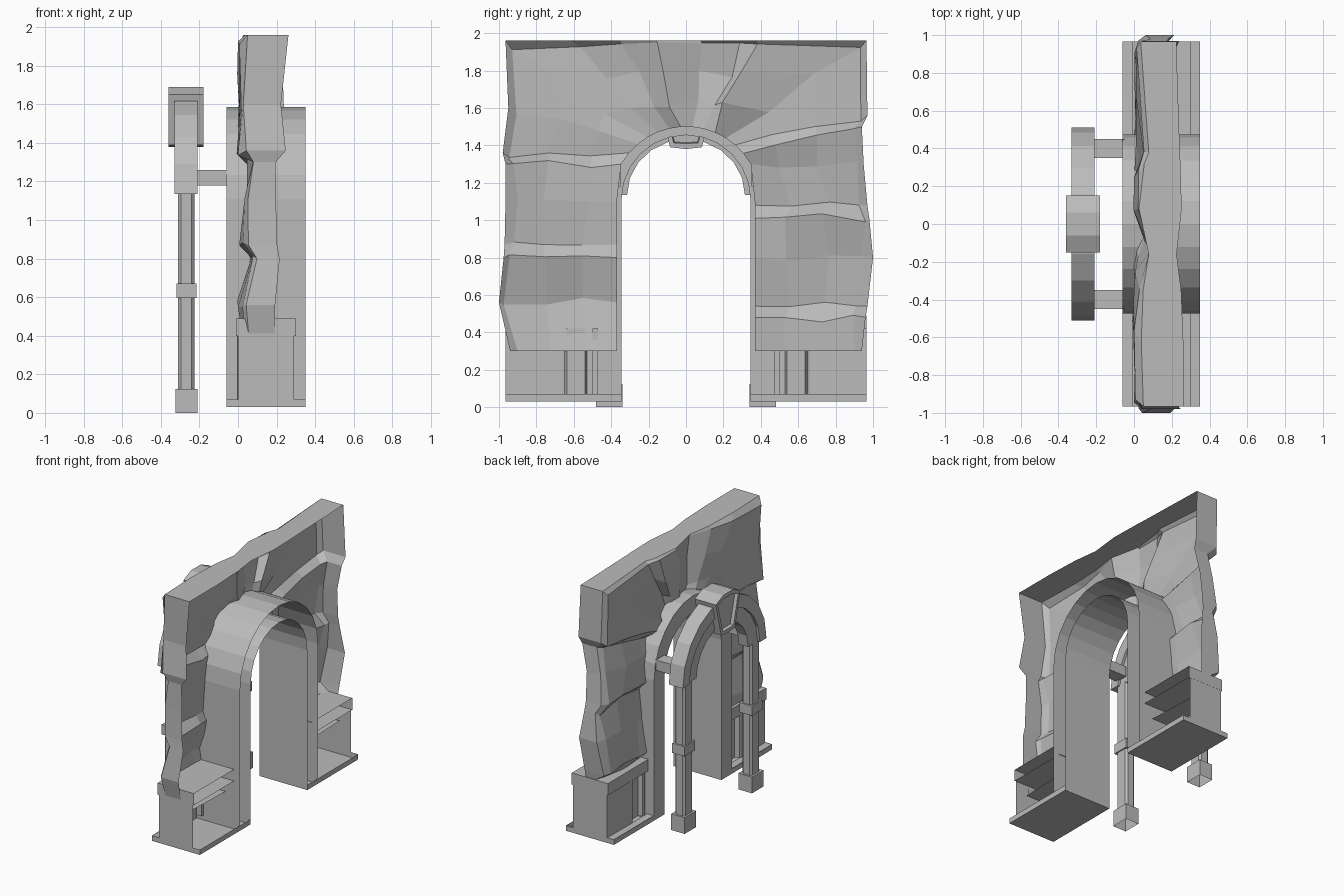
import bpy, bmesh, math, random
from mathutils import Vector

random.seed(7)
cube = bpy.data.objects.get("Cube")
if cube:
    bpy.data.objects.remove(cube)

stone = bpy.data.materials.new("grey_stone")
stone.use_nodes = True
stone.diffuse_color = (0.5, 0.5, 0.5, 1)
stone.node_tree.nodes["Principled BSDF"].inputs["Base Color"].default_value = (0.5, 0.5, 0.5, 1)


def finish(name, bm, recalc=True):
    if recalc:
        bmesh.ops.recalc_face_normals(bm, faces=bm.faces)
    mesh = bpy.data.meshes.new(name)
    bm.to_mesh(mesh)
    bm.free()
    mesh.materials.append(stone)
    obj = bpy.data.objects.new(name, mesh)
    bpy.context.collection.objects.link(obj)
    return obj


def box(name, x, y, z, bevel=0, skip=None):
    """Box from ranges; skip is the direction of a side left open."""
    bm = bmesh.new()
    bmesh.ops.create_cube(bm, size=1)
    for v in bm.verts:
        v.co = [r[0] + (c + 0.5) * (r[1] - r[0]) for r, c in zip((x, y, z), v.co)]
    bm.normal_update()
    if skip:
        open_side = [f for f in bm.faces if f.normal.dot(Vector(skip)) > 0.9]
        bmesh.ops.delete(bm, geom=open_side, context='FACES')
    if bevel:
        upright = [e for e in bm.edges if abs(e.verts[0].co.z - e.verts[1].co.z) > 0.1]
        bmesh.ops.bevel(bm, geom=upright, offset=bevel, segments=1, affect='EDGES')
    return finish(name, bm)


def loft(name, chains, closed=False):
    """Skin consecutive cross-sections; closed sections get end caps."""
    bm = bmesh.new()
    rows = [[bm.verts.new(p) for p in c] for c in chains]
    n = len(rows[0])
    for a, b in zip(rows, rows[1:]):
        for i in range(n if closed else n - 1):
            j = (i + 1) % n
            bm.faces.new((a[i], a[j], b[j], b[i]))
    if closed:
        bm.faces.new(rows[0])
        bm.faces.new(rows[-1])
    return finish(name, bm)


def arc(radius, centre, steps, rise=1.0):
    return [(-radius * math.cos(math.pi * i / steps),
             centre + rise * radius * math.sin(math.pi * i / steps)) for i in range(steps + 1)]


# Tunnel lining, open at the rear
def jamb_path(r):
    return [(-r, 0.03)] + arc(r, 1.11, 12) + [(r, 0.03)]


loft("tunnel_lining", [[(0.35, *p), (-0.06, *p), (-0.06, *q), (0.35, *q)]
                       for p, q in zip(jamb_path(0.345), jamb_path(0.475))])

# Rock shell: strips from the arch edge out to the rectangular border
left_z = [0.30, 0.56, 0.80, 0.87, 1.10, 1.30, 1.36]
right_z = [0.30, 0.48, 0.54, 0.80, 1.01, 1.08, 1.30]
left_x = [0.05, 0.01, 0.07, 0.02, 0.04, 0.06, 0.00]
right_x = [0.06, 0.07, 0.01, 0.03, 0.07, 0.01, 0.03]
left_edge = [0.94, 1.0, 0.975, 0.97, 0.965, 0.965, 0.98]
right_edge = [0.94, 0.96, 0.97, 1.0, 0.98, 0.97, 0.95]
top = [(-0.95, 1.6), (-0.965, 1.96), (-0.62, 1.96), (-0.35, 1.96), (-0.16, 1.96),
       (0.08, 1.96), (0.32, 1.96), (0.38, 1.96), (0.965, 1.96), (0.97, 1.56), (0.94, 1.5)]


def inner_y(z):
    return 0.37 if z < 1.2 else math.sqrt(0.16 - (z - 1.1) ** 2)


spine = [((-inner_y(z), z), (-e, z), x) for z, e, x in zip(left_z, left_edge, left_x)]
for i, p in enumerate(top):
    a = math.radians(130 - 9 * i)
    depth = 0.06 if i in (4, 7, 10) else 0.01
    spine.append(((0.4 * math.cos(a), 1.1 + 0.4 * math.sin(a)), p, depth))
spine += [((inner_y(z), z), (e, z), x)
          for z, e, x in reversed(list(zip(right_z, right_edge, right_x)))]

chains = []
for k, (inner, outer, depth) in enumerate(spine):
    ends = k in (0, len(spine) - 1)
    chain = []
    for s in (0, 0.28, 0.62, 0.93, 1):
        wob = 0 if ends or s in (0, 1) else 0.025
        y = inner[0] + s * (outer[0] - inner[0]) + random.uniform(-wob, wob)
        z = inner[1] + s * (outer[1] - inner[1]) + random.uniform(-wob, wob)
        x = depth + random.uniform(-0.015, 0.02) + (0.025 if s == 1 else 0)
        chain.append((x, y, z))
    rear = 0.25 if outer[1] > 1.34 else 0.21
    chain.append((rear + random.uniform(-0.035, 0.012), outer[0], outer[1]))
    chains.append(chain)
loft("rock_wall", chains)

# Both sides: plinth, pillar and tie bar
for side, s in (("right", -1), ("left", 1)):
    def span(a, b):
        return tuple(sorted((s * a, s * b)))

    back = (1, 0, 0)
    loft(f"{side}_rock_underside", [[(0.05, s * 0.37, 0.3), (0.23, s * 0.37, 0.3)],
                                    [(0.05, s * 0.94, 0.3), (0.21, s * 0.94, 0.3)]])
    box(f"{side}_plinth_foot", (-0.06, 0.35), span(0.345, 0.965), (0.03, 0.07), skip=(0, 0, 1))
    loft(f"{side}_plinth_floor", [[(-0.06, s * y, z), (0.0, s * y, 0.068)]
                                  for y, z in ((0.345, 0.068), (0.65, 0.06), (0.965, 0.068))])
    # Stepped front panel, outer end and cap
    panel = [(0.04, 0.47), (0.04, 0.5), (0.0, 0.5), (0.0, 0.53), (0.03, 0.54), (0.03, 0.635),
             (0.0, 0.65), (-0.005, 0.66), (0.0, 0.965), (0.29, 0.965)]
    loft(f"{side}_plinth_panel", [[(x, s * y, z) for x, y in panel] for z in (0.068, 0.42)])
    box(f"{side}_plinth_cap", (-0.01, 0.30), span(0.47, 0.966), (0.40, 0.49), skip=back)
    bpy.data.objects[f"{side}_plinth_cap"].data.update()

    box(f"{side}_pillar_foot", (-0.325, -0.21), span(0.34, 0.48), (0, 0.125), skip=(0, 0, -1))
    box(f"{side}_pillar_shaft", (-0.31, -0.225), span(0.355, 0.465), (0.12, 1.15), bevel=0.015)
    box(f"{side}_pillar_ring", (-0.32, -0.215), span(0.345, 0.475), (0.595, 0.67))
    box(f"{side}_tie_bar", (-0.22, -0.05), span(0.35, 0.45), (1.18, 1.26))


# Free-standing arch made of two moulded rings
def ring(name, r0, r1, x0, x1):
    loft(name, [[(x0, *p), (x1, *p), (x1, *q), (x0, *q)]
                for p, q in zip(arc(r0, 1.135, 10, 0.94), arc(r1, 1.135, 10, 0.99))], closed=True)


ring("arch_outer_moulding", 0.43, 0.51, -0.33, -0.21)
ring("arch_inner_moulding", 0.315, 0.44, -0.31, -0.23)

# Keystone with a sunken panel on each face
bm = bmesh.new()
outline = [(-0.085, 1.39), (0.0, 1.38), (0.085, 1.39), (0.15, 1.65), (0.06, 1.69),
           (-0.06, 1.69), (-0.15, 1.65)]
front = [bm.verts.new((-0.36, *p)) for p in outline]
rear = [bm.verts.new((-0.18, *p)) for p in outline]
faces = [bm.faces.new(front), bm.faces.new(rear[::-1])]
for i in range(len(outline)):
    j = (i + 1) % len(outline)
    bm.faces.new((front[j], front[i], rear[i], rear[j]))
bmesh.ops.recalc_face_normals(bm, faces=bm.faces)
bmesh.ops.inset_individual(bm, faces=faces, thickness=0.03, depth=0)
bmesh.ops.inset_individual(bm, faces=faces, thickness=0.006, depth=-0.025)
finish("keystone", bm)
